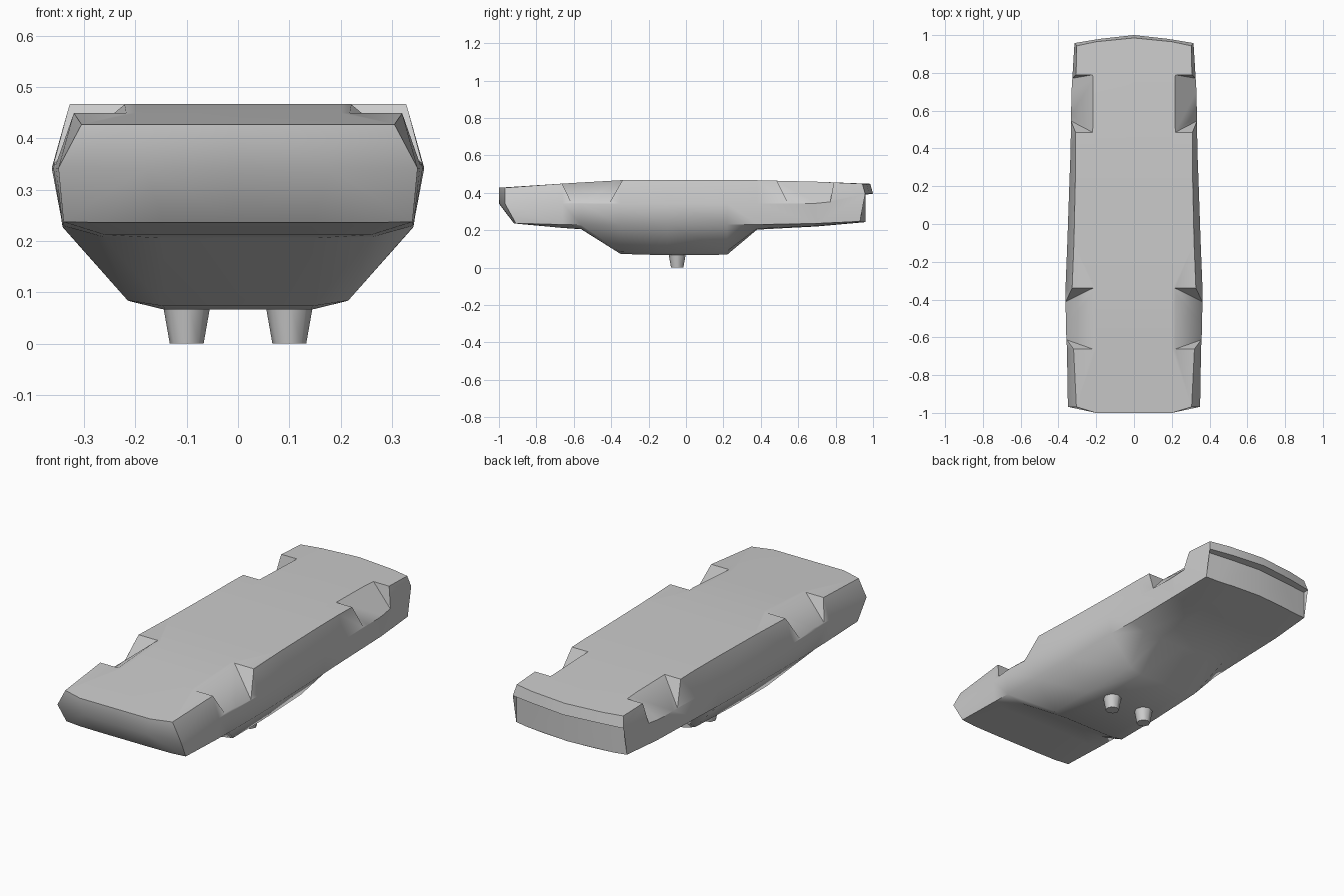
import bpy, bmesh

cube = bpy.data.objects.get("Cube")
if cube:
    bpy.data.objects.remove(cube)

gray = bpy.data.materials.new("plain_gray")
gray.use_nodes = True
COLOR = (0.6, 0.6, 0.6, 1)
gray.diffuse_color = COLOR
gray.node_tree.nodes["Principled BSDF"].inputs["Base Color"].default_value = COLOR


def finish(name, bm):
    """Turn a bmesh into a named object with outward normals."""
    bmesh.ops.recalc_face_normals(bm, faces=bm.faces)
    mesh = bpy.data.meshes.new(name)
    bm.to_mesh(mesh)
    bm.free()
    mesh.materials.append(gray)
    obj = bpy.data.objects.new(name, mesh)
    bpy.context.collection.objects.link(obj)
    return obj


def smooth(obj, angle):
    bpy.ops.object.select_all(action='DESELECT')
    bpy.context.view_layer.objects.active = obj
    obj.select_set(True)
    bpy.ops.object.shade_smooth_by_angle(angle=angle)


def section(y, top, top_x, belt, low, shoulder, roof):
    """Half cross-section, from the top centre round to the bottom centre."""
    return [(0, y, top), (0.2, y, top), (top_x, y, top), (belt[0], y, belt[1]),
            (low[0], y, low[1]), (shoulder[0], y, shoulder[1]),
            (roof[0], y, roof[1]), (0, y, roof[1])]


def reshape(half, ys):
    return [(x, y, z) for (x, _, z), y in zip(half, ys)]


# Body cross-sections from front to rear; the end ones are swept back at the corners
front = reshape(section(0, .427, .305, (.35, .342), (.34, .237), (.26, .236), (.145, .236)),
                (-1, -1, -.968, -.968, -.91, -.918, -.92, -.92))
rear = reshape(section(0, .448, .303, (.315, .393), (.315, .247), (.25, .243), (.15, .243)),
               (.985, .965, .943, .958, .93, .938, .95, .96))
halves = [
    front,
    section(-.66, .449, .32, (.355, .342), (.342, .23), (.26, .212), (.145, .212)),
    section(-.56, .455, .325, (.36, .342), (.342, .228), (.26, .207), (.145, .205)),
    section(-.35, .467, .328, (.363, .342), (.341, .226), (.215, .084), (.145, .073)),
    section(-.1, .467, .318, (.353, .342), (.34, .228), (.213, .083), (.143, .066)),
    section(.22, .467, .311, (.342, .342), (.334, .23), (.205, .088), (.14, .069)),
    section(.38, .467, .31, (.336, .342), (.328, .23), (.25, .208), (.15, .203)),
    section(.7, .459, .309, (.331, .345), (.325, .236), (.25, .222), (.15, .22)),
    rear,
]

bm = bmesh.new()


def mirror_x(p):
    return (-p[0], p[1], p[2])


def pair(p):
    """Right and left vertex of a point; shared when on the centre line."""
    v = bm.verts.new(p)
    return (v, v) if p[0] == 0 else (v, bm.verts.new(mirror_x(p)))


def both(points):
    for side in (0, 1):
        bm.faces.new([p[side] for p in points])


rings = [[pair(p) for p in half] for half in halves]
for a, b in zip(rings, rings[1:]):
    for i in range(len(a) - 1):
        both([a[i], a[i + 1], b[i + 1], b[i]])


def close_end(ring, rows):
    """Fill an end with rows (centre, middle, edge) between top and bottom."""
    centre, middle, edge = ring[:3]
    for c, m, e in rows:
        both([centre, middle, m, c])
        both([middle, edge, e, m])
        centre, middle, edge = c, m, e
    low, shoulder, roof, bottom = ring[4:]
    both([middle, edge, low, shoulder])
    both([centre, middle, shoulder, roof, bottom])


# Front nose, and rear end with its overhanging lip
close_end(rings[0], [(pair((0, -1, .342)), pair((.18, -.998, .342)), rings[0][3])])
lip = (pair((0, 1, .395)), pair((.18, .98, .395)), rings[-1][3])
recess = (pair((0, .96, .39)), pair((.18, .945, .39)), pair((.313, .93, .39)))
close_end(rings[-1], [lip, recess])
both([lip[2], recess[2], rings[-1][4]])
body = finish("body", bm)


# Wedge-shaped wheel recesses cut from the upper edges
def wheel_cutter(name, ends, outer, side):
    belt, inner, far, rise = .345, .218, .42, .04
    bm = bmesh.new()
    loops = []
    for y_top, y_belt, top in ends:
        slope = (top - belt) / (outer - inner)

        def point(x, z):
            y = y_top + (y_belt - y_top) * (top - z) / (top - belt)
            return bm.verts.new((side * x, y, z))
        high = top + rise
        loops.append([point(inner - rise / slope, high), point(far, high),
                      point(far, top - slope * (far - inner))])
    a, b = loops
    bm.faces.new(a)
    bm.faces.new(b)
    for i in range(3):
        j = (i + 1) % 3
        bm.faces.new([a[i], a[j], b[j], b[i]])
    cutter = finish(name, bm)
    cutter.hide_render = True
    return cutter


wells = {"front": ([(-.662, -.612, .449), (-.34, -.41, .467)], .36),
         "rear": ([(.485, .545, .465), (.79, .77, .456)], .333)}
cutters = []
for label, (ends, outer) in wells.items():
    for side, side_name in ((1, "left"), (-1, "right")):
        cutter = wheel_cutter(f"{label}_{side_name}_recess_cutter", ends, outer, side)
        mod = body.modifiers.new(cutter.name, 'BOOLEAN')
        mod.operation = 'DIFFERENCE'
        mod.solver = 'EXACT'
        mod.object = cutter
        cutters.append(cutter)

bpy.context.view_layer.objects.active = body
for mod in list(body.modifiers):
    bpy.ops.object.modifier_apply(modifier=mod.name)
for cutter in cutters:
    bpy.data.objects.remove(cutter)
smooth(body, 0.75)

# Two tapered feet under the body
for side, side_name in ((1, "left"), (-1, "right")):
    bm = bmesh.new()
    bmesh.ops.create_cone(bm, cap_ends=True, segments=8, radius1=.033, radius2=.048, depth=.085)
    bmesh.ops.translate(bm, verts=bm.verts, vec=(side * .1, -.047, .0425))
    foot = finish(f"{side_name}_foot", bm)
    smooth(foot, 0.9)
